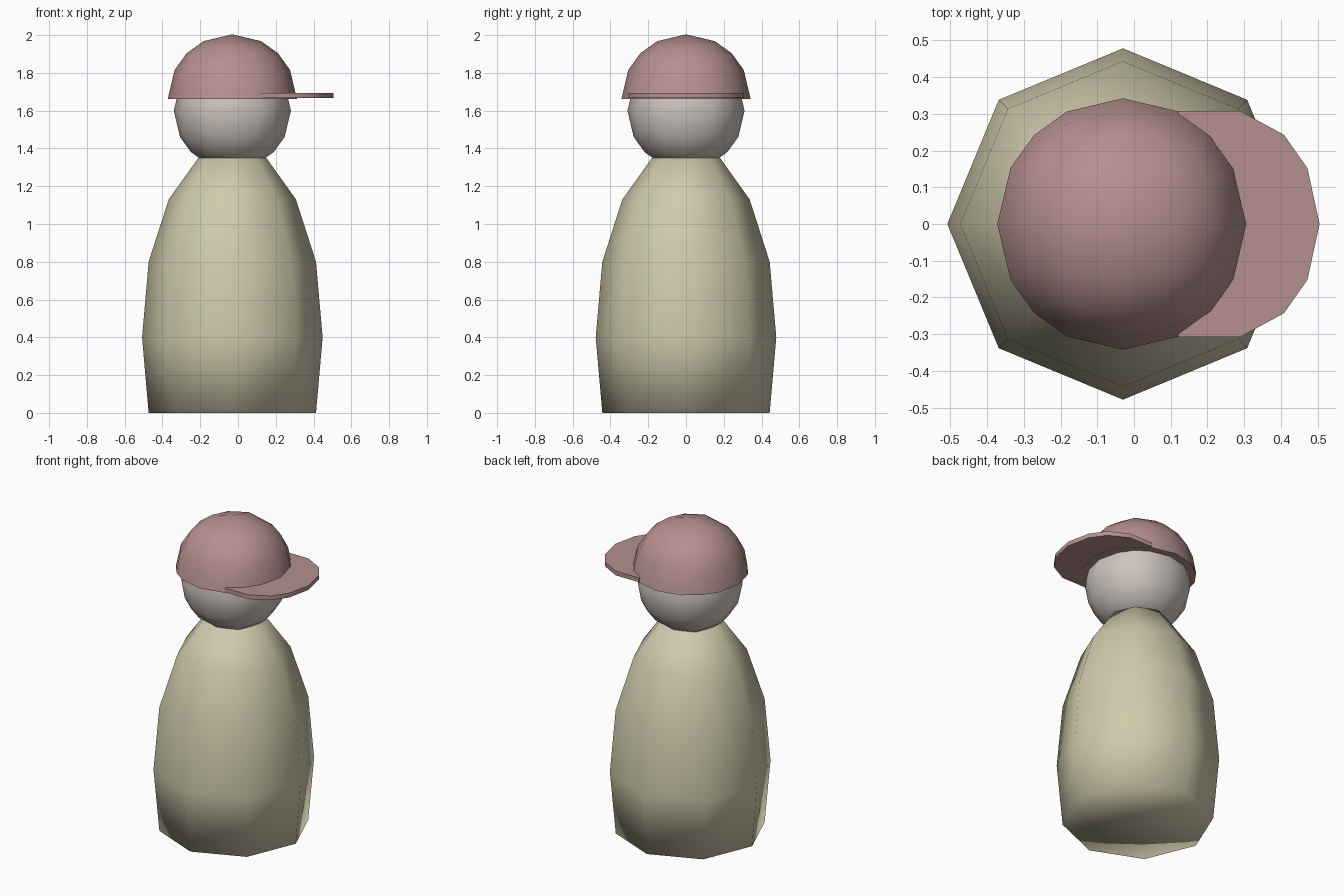
import bpy, bmesh, math

if "Cube" in bpy.data.objects:
    bpy.data.objects.remove(bpy.data.objects["Cube"])

AXIS_X = -0.03  # shared vertical axis of body, head and cap


def finish(bm, name, color, angle=None):
    bmesh.ops.recalc_face_normals(bm, faces=bm.faces)
    mesh = bpy.data.meshes.new(name)
    bm.to_mesh(mesh)
    bm.free()
    obj = bpy.data.objects.new(name, mesh)
    bpy.context.collection.objects.link(obj)
    mat = bpy.data.materials.new(name + "_colour")
    mat.diffuse_color = (*color, 1)
    mat.use_nodes = True
    mat.node_tree.nodes["Principled BSDF"].inputs["Base Color"].default_value = mat.diffuse_color
    mesh.materials.append(mat)
    bpy.ops.object.select_all(action='DESELECT')
    obj.select_set(True)
    bpy.context.view_layer.objects.active = obj
    if angle is None:
        bpy.ops.object.shade_smooth()
    else:
        bpy.ops.object.shade_smooth_by_angle(angle=math.radians(angle))
    return obj


def quad_sphere(radius, z):
    """Cube with a 4 x 4 grid per side, pushed out to a sphere."""
    bm = bmesh.new()
    bmesh.ops.create_cube(bm, size=2)
    bmesh.ops.subdivide_edges(bm, edges=bm.edges[:], cuts=3, use_grid_fill=True)
    for v in bm.verts:
        v.co = v.co.normalized() * radius
        v.co.x += AXIS_X
        v.co.z += z
    return bm


CREAM, SKIN, PINK = (0.62, 0.59, 0.41), (0.61, 0.56, 0.52), (0.46, 0.28, 0.275)

# Body: eight-sided rounded peg
bm = bmesh.new()
rings = []
for r, z in [(0.443, 0), (0.478, 0.4), (0.443, 0.8), (0.337, 1.13), (0.18, 1.35)]:
    rings.append([bm.verts.new((AXIS_X + r * math.cos(i * math.pi / 4),
                                r * math.sin(i * math.pi / 4), z)) for i in range(8)])
for lo, hi in zip(rings, rings[1:]):
    for i in range(8):
        j = (i + 1) % 8
        bm.faces.new((lo[i], lo[j], hi[j], hi[i]))
bm.faces.new(rings[-1])
base = bm.faces.new(rings[0][::-1])
bmesh.ops.poke(bm, faces=[base])
finish(bm, "body", CREAM)

# Head
finish(quad_sphere(0.31, 1.6), "head", SKIN)

# Cap: upper half of a slightly larger ball, closed below
CAP_R, CAP_Z = 0.342, 1.662
bm = quad_sphere(CAP_R, CAP_Z)
bmesh.ops.delete(bm, geom=[v for v in bm.verts if v.co.z < CAP_Z - 0.001], context='VERTS')
bmesh.ops.holes_fill(bm, edges=[e for e in bm.edges if e.is_boundary], sides=0)
finish(bm, "cap", PINK, 50)

# Brim: front outline of the cap pushed sideways, as a thin plate
half = [(0.12, 0.308), (0.288, 0.308), (0.408, 0.243), (0.472, 0.152)]
outline = half + [(0.505, 0)] + [(x, -y) for x, y in reversed(half)]
bm = bmesh.new()
plate = bm.faces.new([bm.verts.new((x, y, 1.666)) for x, y in outline])
ext = bmesh.ops.extrude_face_region(bm, geom=[plate], use_keep_orig=True)
for v in ext["geom"]:
    if isinstance(v, bmesh.types.BMVert):
        v.co.z += 0.028
finish(bm, "brim", PINK, 35)
